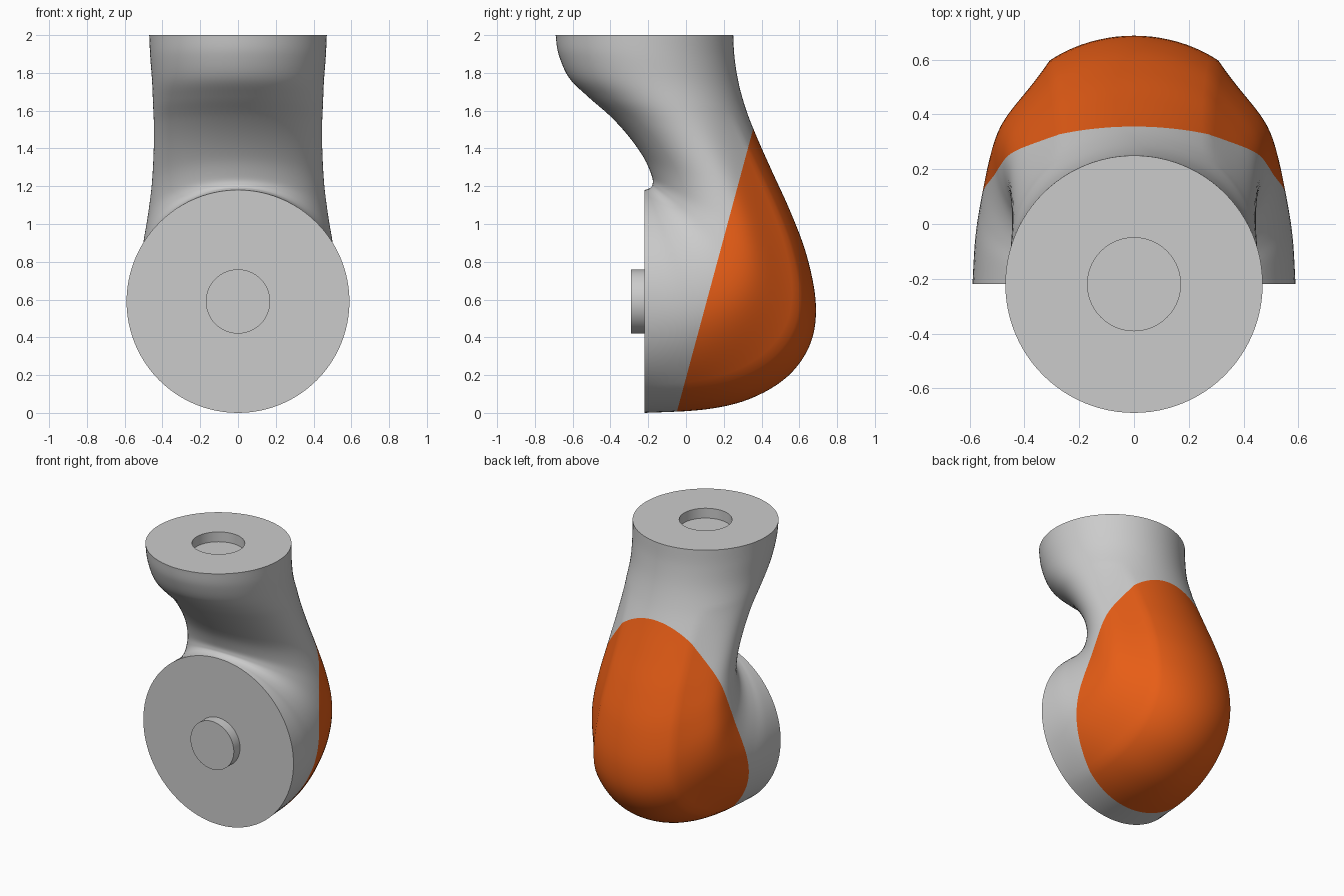
import bpy, bmesh, math
from mathutils import Vector

if "Cube" in bpy.data.objects:
    bpy.data.objects.remove(bpy.data.objects["Cube"])

SEG, SUB = 96, 6

# Elbow sections: front (y, z), back (y, z), half width in x
KEYS = [
    (-.69, 2.0, .25, 2.0, .47),
    (-.675, 1.9, .257, 1.88, .465),
    (-.62, 1.775, .28, 1.74, .455),
    (-.52, 1.675, .32, 1.6, .45),
    (-.40, 1.57, .375, 1.46, .445),
    (-.30, 1.46, .455, 1.28, .447),
    (-.22, 1.345, .555, 1.06, .457),
    (-.18, 1.25, .64, .83, .477),
    (-.177, 1.21, .687, .58, .50),
    (-.185, 1.195, .66, .37, .517),
    (-.192, 1.19, .54, .195, .537),
    (-.20, 1.186, .34, .075, .56),
    (-.207, 1.183, .10, .018, .58),
    (-.22, 1.18, -.22, 0.0, .59),
]


def catmull(a, b, c, d, t):
    return .5 * (2*b + (c - a)*t + (2*a - 5*b + 4*c - d)*t*t + (3*b - a - 3*c + d)*t**3)


def section(bm, key, ridge=0.0):
    """Elliptical ring spanning front to back, with soft ridges on the back."""
    fy, fz, by, bz, w = key
    ring = []
    crease = math.radians(37.5)
    for i in range(SEG):
        a = 2 * math.pi * i / SEG
        v = math.cos(a)
        off = min(a, 2 * math.pi - a)
        if crease < off < math.pi / 2:
            s = (off - crease) / (math.pi / 2 - crease)
            v -= .7 * ridge * s * (1 - s) ** 2
        ring.append(bm.verts.new((w * math.sin(a),
                                  (fy + by) / 2 + v * (by - fy) / 2,
                                  (fz + bz) / 2 + v * (bz - fz) / 2)))
    return ring


def build_elbow():
    bm = bmesh.new()
    # socket recess in the top face
    rings = [section(bm, (-.39, 1.93, -.05, 1.93, .17)),
             section(bm, (-.39, 2.0, -.05, 2.0, .17))]
    # bent body from the top circle to the front disc
    n = len(KEYS)
    for i in range(n - 1):
        p = [KEYS[max(0, min(n - 1, i + j))] for j in (-1, 0, 1, 2)]
        for s in range(SUB):
            t = s / SUB
            ridge = max(0, math.sin(math.pi * (i + t - 3) / 10)) if i >= 3 else 0
            rings.append(section(bm, [catmull(*q, t) for q in zip(*p)], ridge))
    rings.append(section(bm, KEYS[-1]))
    # axle peg on the front disc
    rings.append(section(bm, (-.22, .76, -.22, .42, .17)))
    rings.append(section(bm, (-.29, .76, -.29, .42, .17)))
    for r, q in zip(rings, rings[1:]):
        for i in range(SEG):
            j = (i + 1) % SEG
            bm.faces.new((r[i], r[j], q[j], q[i]))
    bm.faces.new(rings[0])
    bm.faces.new(rings[-1])
    bmesh.ops.recalc_face_normals(bm, faces=bm.faces)
    return bm


def make_part(name, back, color=None):
    """Keep one side of the slanted split between joint and pad."""
    bm = build_elbow()
    bmesh.ops.bisect_plane(bm, geom=bm.verts[:] + bm.edges[:] + bm.faces[:], dist=1e-5,
                           plane_co=(0, -.05, 0), plane_no=Vector((0, 1.52, -.41)).normalized(),
                           clear_inner=back, clear_outer=not back)
    for f in bm.faces:
        f.smooth = True
    for e in bm.edges:
        if len(e.link_faces) == 2 and e.calc_face_angle(0) > math.radians(35):
            e.smooth = False
    mesh = bpy.data.meshes.new(name)
    bm.to_mesh(mesh)
    bm.free()
    obj = bpy.data.objects.new(name, mesh)
    bpy.context.collection.objects.link(obj)
    if color:
        mat = bpy.data.materials.new(name + "_paint")
        mat.diffuse_color = color
        mat.use_nodes = True
        mat.node_tree.nodes["Principled BSDF"].inputs["Base Color"].default_value = mat.diffuse_color
        mesh.materials.append(mat)


# Grey joint with socket and peg
make_part("elbow_joint", False)
# Orange pad over the back of the joint
make_part("elbow_pad", True, (.8, .11, .008, 1))
